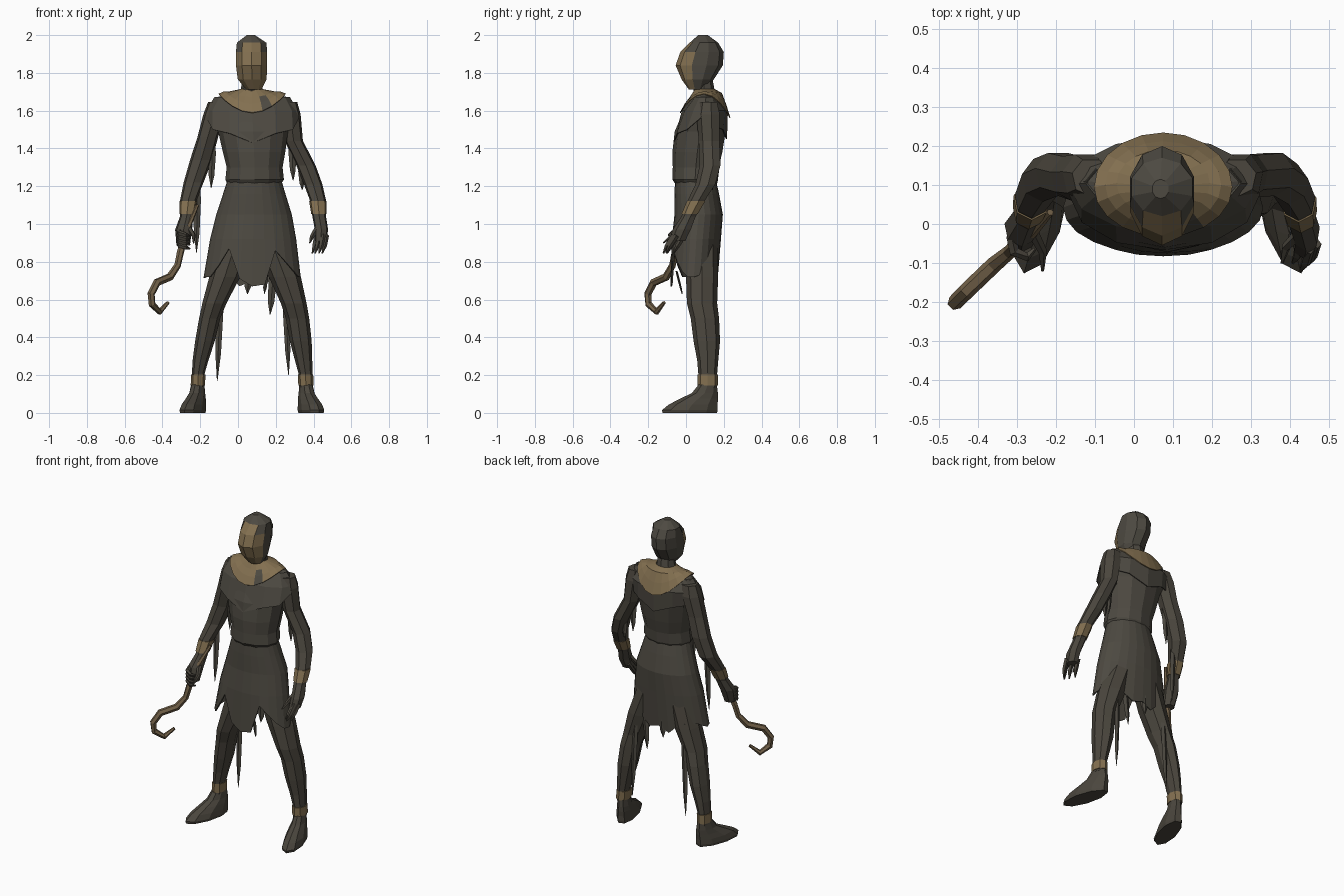
import bpy, bmesh, math
from mathutils import Vector

if "Cube" in bpy.data.objects:
    bpy.data.objects.remove(bpy.data.objects["Cube"], do_unlink=True)


def material(name, rgb):
    m = bpy.data.materials.new(name)
    m.use_nodes = True
    m.diffuse_color = (*rgb, 1)
    bsdf = next(n for n in m.node_tree.nodes if n.type == "BSDF_PRINCIPLED")
    bsdf.inputs["Base Color"].default_value = (*rgb, 1)
    bsdf.inputs["Roughness"].default_value = 0.9
    return m


CLOTH = material("dark cloth", (0.074, 0.067, 0.053))
WRAP = material("limb wrappings", (0.069, 0.061, 0.047))
TAN = material("tan skin", (0.225, 0.16, 0.08))
WOOD = material("worn wood", (0.17, 0.12, 0.066))


def build(name, rings, mats, closed=True, rule=None, thickness=0):
    """Skin a list of equal-length point rings."""
    bm = bmesh.new()
    vs = [[bm.verts.new(p) for p in r] for r in rings]
    n = len(vs[0])
    for a, b in zip(vs, vs[1:]):
        for k in range(n):
            bm.faces.new((a[k], a[(k + 1) % n], b[(k + 1) % n], b[k]))
    if closed:
        bm.faces.new(vs[0])
        bm.faces.new(vs[-1])
    bmesh.ops.recalc_face_normals(bm, faces=bm.faces)
    if rule:
        for f in bm.faces:
            f.material_index = int(rule(f.calc_center_median()))
    me = bpy.data.meshes.new(name)
    bm.to_mesh(me)
    bm.free()
    for m in mats:
        me.materials.append(m)
    ob = bpy.data.objects.new(name, me)
    bpy.context.collection.objects.link(ob)
    if thickness:
        s = ob.modifiers.new("thickness", "SOLIDIFY")
        s.thickness = thickness


def ring(x, y, z, rx, ry, sides, start=0, turn=0):
    """Horizontal oval; turn swings its long axis."""
    t, pts = math.radians(turn), []
    for k in range(sides):
        a = math.radians(start) + 2 * math.pi * k / sides
        u, v = rx * math.cos(a), ry * math.sin(a)
        pts.append(Vector((x + u * math.cos(t) - v * math.sin(t),
                           y + u * math.sin(t) + v * math.cos(t), z)))
    return pts


def loft(name, rows, sides, mat, start=0, turn=0, **kw):
    build(name, [ring(*r, sides, start, turn) for r in rows],
          mat if isinstance(mat, list) else [mat], **kw)


def tube(name, pts, mat, ref=(1, 0, 0), sides=5):
    """Sweep a polygon along (x, y, z, radius) points."""
    ps, n, rings = [Vector(p[:3]) for p in pts], Vector(ref).normalized(), []
    for i, p in enumerate(ps):
        d = (ps[min(i + 1, len(ps) - 1)] - ps[max(i - 1, 0)]).normalized()
        v = d.cross(n).normalized()
        u = v.cross(d)
        rings.append([p + pts[i][3] * (u * math.cos(a) + v * math.sin(a))
                      for a in (2 * math.pi * k / sides for k in range(sides))])
    build(name, rings, [mat])


def wrap_band(name, upper, lower, sides):
    """Tan band just proud of a limb, between two of its rings."""
    mix = [[a + (b - a) * t for a, b in zip(upper, lower)] for t in (.1, .85)]
    loft(name, [(x, y, z, rx + .004, ry + .004) for x, y, z, rx, ry in mix],
         sides, TAN, start=-90)


# Head with tan face at the front, and neck
loft("head", [(.085, .06, 1.712, .042, .045), (.075, .062, 1.765, .08, .085),
              (.072, .07, 1.84, .087, .125), (.072, .085, 1.91, .087, .115),
              (.072, .095, 1.96, .082, .075), (.068, .09, 2.0, .022, .025)],
     10, [CLOTH, TAN], start=-90, rule=lambda c: c.y < .035 and 1.735 < c.z < 1.97)
loft("neck", [(.07, .1, 1.66, .065, .06), (.075, .092, 1.76, .052, .05)], 8, CLOTH)

# Upper tunic
loft("tunic", [(.075, .10, 1.70, .075, .055), (.075, .11, 1.668, .2, .065),
               (.075, .10, 1.60, .235, .112), (.08, .075, 1.49, .185, .135),
               (.085, .06, 1.38, .165, .132), (.088, .052, 1.30, .148, .122),
               (.088, .048, 1.235, .155, .12), (.086, .05, 1.21, .14, .105)],
     12, CLOTH, start=-90)

# Draped shoulder mantle, lower at chest and back
drape = ring(.078, .075, 0, .245, .142, 12)
for p, z in zip(drape, [1.56, 1.52, 1.50, 1.45, 1.50, 1.52, 1.56, 1.50, 1.48, 1.43, 1.48, 1.50]):
    p.z = z
build("shoulder_mantle", [ring(.075, .105, 1.672, .2, .066, 12),
                          ring(.075, .10, 1.60, .243, .122, 12), drape],
      [CLOTH], closed=False, thickness=.006)

# Tan yoke dipping at chest and upper back, with a torn dark patch
N = 20
outer, middle = ring(.075, .095, 0, .178, 1, N), ring(.075, .105, 0, .12, 1, N)
for p, q in zip(outer, middle):
    s, t = p.y - .095, q.y - .105
    p.y = .095 + s * (.128 if s < 0 else .14)
    p.z = 1.69 - (.1 if s < 0 else .127) * s * s
    q.y = .105 + t * .085
    q.z = 1.702 - (.03 if t < 0 else .008) * t * t
between = [a.lerp(b, .5) + Vector((0, 0, .006)) for a, b in zip(middle, outer)]
build("neck_yoke", [ring(.072, .1, 1.714, .06, .052, N), middle, between, outer],
      [TAN, CLOTH], closed=False, thickness=.005,
      rule=lambda c: .125 < c.x < .155 and c.y < .05)

# Skirt with a torn hem
HEM = [.72, .73, .71, .75, .72, .68, .70, .67, .73, .70, .75, .73,
       .715, .72, .72, .78, .87, .71, .67, .68, .86, .80, .75, .72]
hem = ring(.075, .042, 0, .257, .125, 24)
for p, z in zip(hem, HEM):
    p.z = z
    p.x -= (z - .72) * .3 * (p.x - .075)
rows = [(.087, .05, 1.235, .142, .108), (.086, .057, 1.16, .165, .118),
        (.085, .067, 1.05, .2, .128), (.08, .055, .92, .228, .13)]
build("skirt", [ring(*r, 24) for r in rows] + [hem], [CLOTH], closed=False, thickness=.008)

# Arms and wrist bands
ARMS = {
    "right": [(-.11, .12, 1.645, .05, .05), (-.125, .12, 1.58, .06, .065),
              (-.16, .12, 1.46, .056, .06), (-.195, .13, 1.34, .06, .058),
              (-.235, .115, 1.22, .054, .058), (-.262, .065, 1.13, .045, .048),
              (-.272, .025, 1.04, .036, .04), (-.288, -.01, .97, .046, .048),
              (-.29, -.035, .885, .036, .038)],
    "left": [(.265, .12, 1.645, .05, .05), (.275, .12, 1.58, .058, .065),
             (.295, .125, 1.44, .05, .058), (.36, .13, 1.31, .052, .058),
             (.398, .105, 1.21, .05, .055), (.422, .06, 1.13, .044, .048),
             (.43, .015, 1.04, .037, .04), (.442, -.02, .97, .036, .05),
             (.437, -.045, .91, .032, .045)],
}
for side, rows in ARMS.items():
    loft(side + "_arm", rows, 7, WRAP, start=-90)
    wrap_band(side + "_wrist_band", rows[5], rows[6], 7)

# Loose fingers on the left hand, gripping fingers on the right
for i, (x, y) in enumerate([(.405, -.02), (.42, -.055), (.44, -.075), (.458, -.06)]):
    tube(f"left_finger_{i + 1}", [(x + .01, y + .01, .94, .014), (x, y - .025, .885, .013),
                                  (x - .012, y - .045, .845, .004)], WRAP)
tube("left_thumb", [(.42, -.03, .98, .015), (.39, -.06, .93, .012), (.38, -.1, .9, .004)], WRAP)
for i in range(4):
    z = .965 - i * .022
    tube(f"right_finger_{i + 1}", [(-.315, -.03, z, .014), (-.308, -.07, z - .012, .014),
                                   (-.275, -.085, z - .024, .012), (-.255, -.065, z - .03, .005)],
         WRAP, ref=(0, 0, 1))
tube("right_thumb", [(-.26, -.02, .98, .015), (-.235, -.07, .94, .012),
                     (-.235, -.12, .9, .004)], WRAP)

# Legs, ankle bands and turned-out feet
LEGS = {
    "right": [(.0, .085, .94, .09, .08), (-.07, .085, .72, .082, .085),
              (-.125, .085, .58, .064, .08), (-.15, .1, .5, .056, .075),
              (-.175, .11, .38, .052, .07), (-.198, .115, .28, .042, .056),
              (-.21, .115, .21, .034, .05), (-.213, .115, .135, .034, .05)],
    "left": [(.165, .085, .94, .09, .08), (.248, .085, .72, .085, .085),
             (.295, .085, .58, .068, .08), (.315, .1, .5, .062, .075),
             (.332, .11, .38, .058, .07), (.347, .115, .28, .046, .056),
             (.357, .115, .21, .037, .05), (.36, .115, .135, .036, .05)],
}
for side, rows in LEGS.items():
    loft(side + "_leg", rows, 8, WRAP, start=-90)
    wrap_band(side + "_ankle_band", rows[6], rows[7], 8)
    s = 1 if side == "left" else -1
    x = rows[-1][0]
    loft(side + "_foot", [(x, .115, .15, .034, .05), (x + s * .004, .1, .105, .04, .072),
                          (x + s * .012, .07, .075, .048, .105), (x + s * .022, .04, .045, .056, .135),
                          (x + s * .027, .022, .015, .06, .155), (x + s * .027, .022, 0, .056, .152)],
         9, WRAP, start=-90, turn=s * 16)

# Hanging cloth strips: top point, bottom point, half width
STRIPS = {
    "right_sleeve_strip": ((-.135, .11, 1.46), (-.142, .12, 1.19), .02),
    "right_cuff_strip": ((-.215, .1, 1.26), (-.22, .08, .85), .02),
    "left_sleeve_strip": ((.285, .12, 1.45), (.292, .12, 1.23), .02),
    "left_elbow_strip": ((.335, .14, 1.33), (.34, .14, 1.18), .018),
    "right_leg_strip": ((-.09, .15, .75), (-.11, .16, .17), .02),
    "left_leg_strip": ((.25, .15, .7), (.268, .16, .2), .018),
    "inner_left_strip": ((.19, .14, .78), (.17, .15, .52), .022),
    "back_strip": ((.06, .16, .8), (.05, .16, .63), .025),
    "front_strip": ((.15, -.05, .75), (.14, -.02, .63), .012),
}
for name, (top, low, w) in STRIPS.items():
    a, b = Vector(top), Vector(low)
    rows = []
    for t, wide in ((0, .8), (.35, 1), (.75, .75), (1, .08)):
        p = a.lerp(b, t)
        rows.append((p.x, p.y, p.z, w * wide, .35 * w * wide + .002))
    loft(name, rows, 4, CLOTH)

# Hooked stick held in the right hand
tube("hooked_stick", [(-.215, .03, 1.1, .009), (-.27, -.03, .97, .016), (-.305, -.058, .85, .019),
                      (-.32, -.072, .78, .018), (-.36, -.105, .72, .021), (-.43, -.172, .69, .021),
                      (-.46, -.202, .63, .02), (-.455, -.198, .575, .019),
                      (-.415, -.155, .535, .017), (-.37, -.115, .585, .009)],
     WOOD, ref=(-.68, .73, 0), sides=6)
